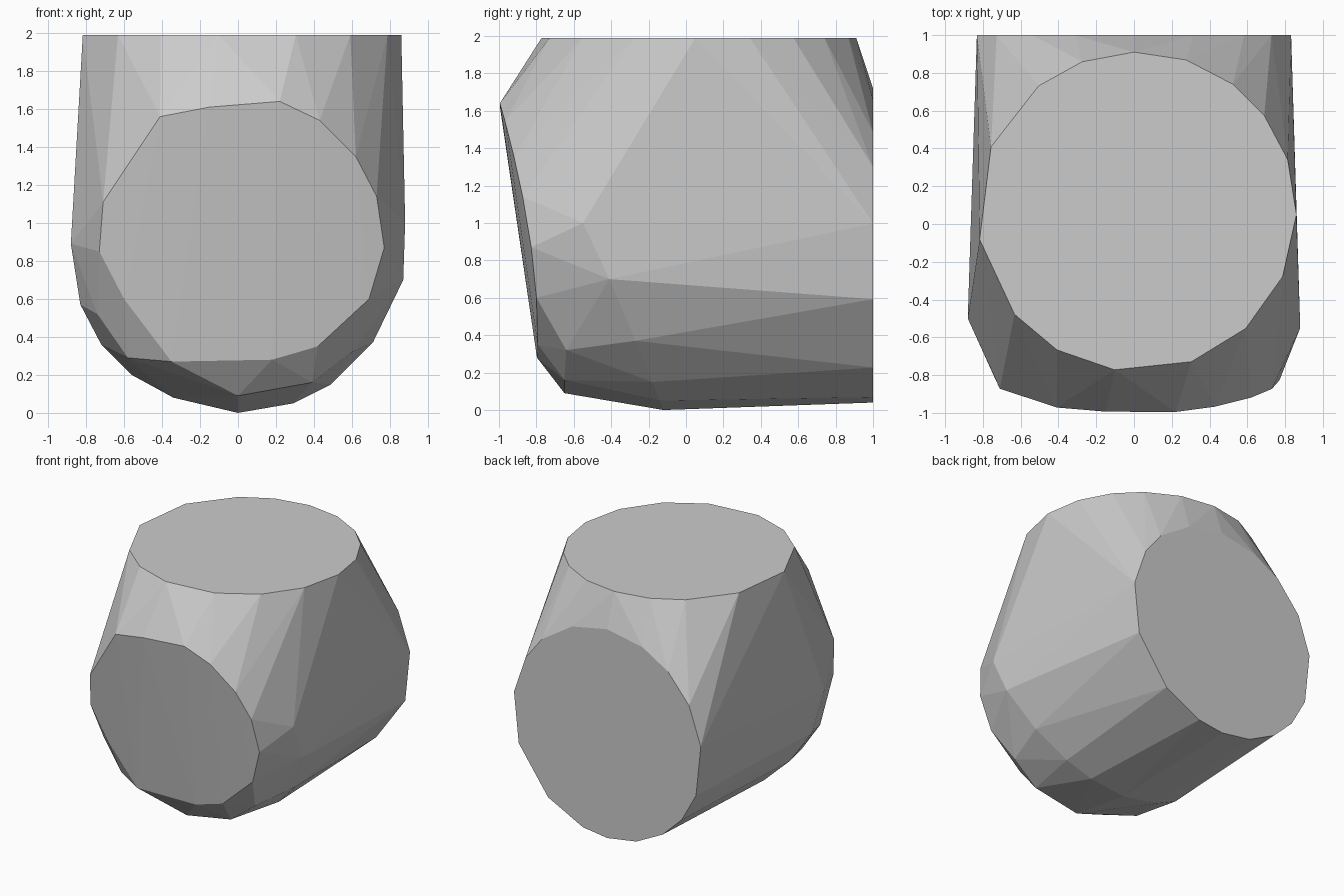
import bpy
import bmesh
from math import cos, sin, radians

default_cube = bpy.data.objects.get("Cube")
if default_cube:
    bpy.data.objects.remove(default_cube, do_unlink=True)

# One plain grey for the whole body
grey = bpy.data.materials.new("plain_grey")
grey.use_nodes = True
colour = (0.6, 0.6, 0.6, 1)
grey.diffuse_color = colour
grey.node_tree.nodes["Principled BSDF"].inputs["Base Color"].default_value = colour


def ring(centre_u, centre_v, radius, angles):
    """Points at the given angles around a circle in its own plane."""
    for angle in angles:
        turn = radians(angle)
        yield centre_u + radius * cos(turn), centre_v + radius * sin(turn)


def front_depth(x, z):
    """The front face leans back towards its foot and bows slightly."""
    return -1 + 0.147 * (1.64 - z) + 0.1 * x * x


# Flat round top
top_angles = (91, 72, 53, 37, 19, -1, -24, -47, -70, -98, -120, -140, -170, 156, 128, 110)
top_rim = [(x, y, 1.99) for x, y in ring(0.015, 0.065, 0.845, top_angles)]

# Flat round back
back_angles = (-90, -75, -51, -20, 8, 30, 46, 68, 90, 112, 130, 150, 172, 200, 218, 234, 252)
back_rim = [(x, 1, z) for x, z in ring(0, 0.88, 0.84, back_angles)]

# Leaning front rim
front_outline = (
    (0.22, 1.64), (-0.15, 1.61), (-0.41, 1.56), (-0.71, 1.11), (-0.73, 0.85),
    (-0.6, 0.6), (-0.35, 0.27), (0.18, 0.28), (0.42, 0.35), (0.69, 0.6),
    (0.77, 0.87), (0.73, 1.14), (0.62, 1.35), (0.43, 1.54),
)
front_rim = [(x, front_depth(x, z), z) for x, z in front_outline]

# Belly band where the underside bends towards the front
belly = [
    (-0.88, -0.5, 0.89), (-0.83, -0.42, 0.57), (-0.72, -0.3, 0.36),
    (-0.56, -0.2, 0.2), (-0.34, -0.15, 0.08), (0, -0.12, 0),
    (0.29, -0.14, 0.05), (0.49, -0.18, 0.15), (0.71, -0.27, 0.37),
    (0.87, -0.41, 0.7), (0.88, -0.55, 1),
]

# Chin facets between belly and front
chin = [(-0.74, -0.65, 0.52), (-0.58, -0.66, 0.29), (0, -0.65, 0.09),
        (0.39, -0.65, 0.16), (0.6, -0.64, 0.32)]

# Wrap all rims in one faceted convex skin
bm = bmesh.new()
for point in top_rim + back_rim + front_rim + belly + chin:
    bm.verts.new(point)
hull = bmesh.ops.convex_hull(bm, input=bm.verts)
inside = {v for v in hull["geom_interior"] if isinstance(v, bmesh.types.BMVert)}
bmesh.ops.delete(bm, geom=list(inside), context="VERTS")
bmesh.ops.dissolve_limit(bm, angle_limit=radians(1), verts=bm.verts, edges=bm.edges)
bmesh.ops.recalc_face_normals(bm, faces=bm.faces)

mesh = bpy.data.meshes.new("faceted_body")
bm.to_mesh(mesh)
bm.free()
mesh.materials.append(grey)
body = bpy.data.objects.new("faceted_body", mesh)
bpy.context.collection.objects.link(body)
